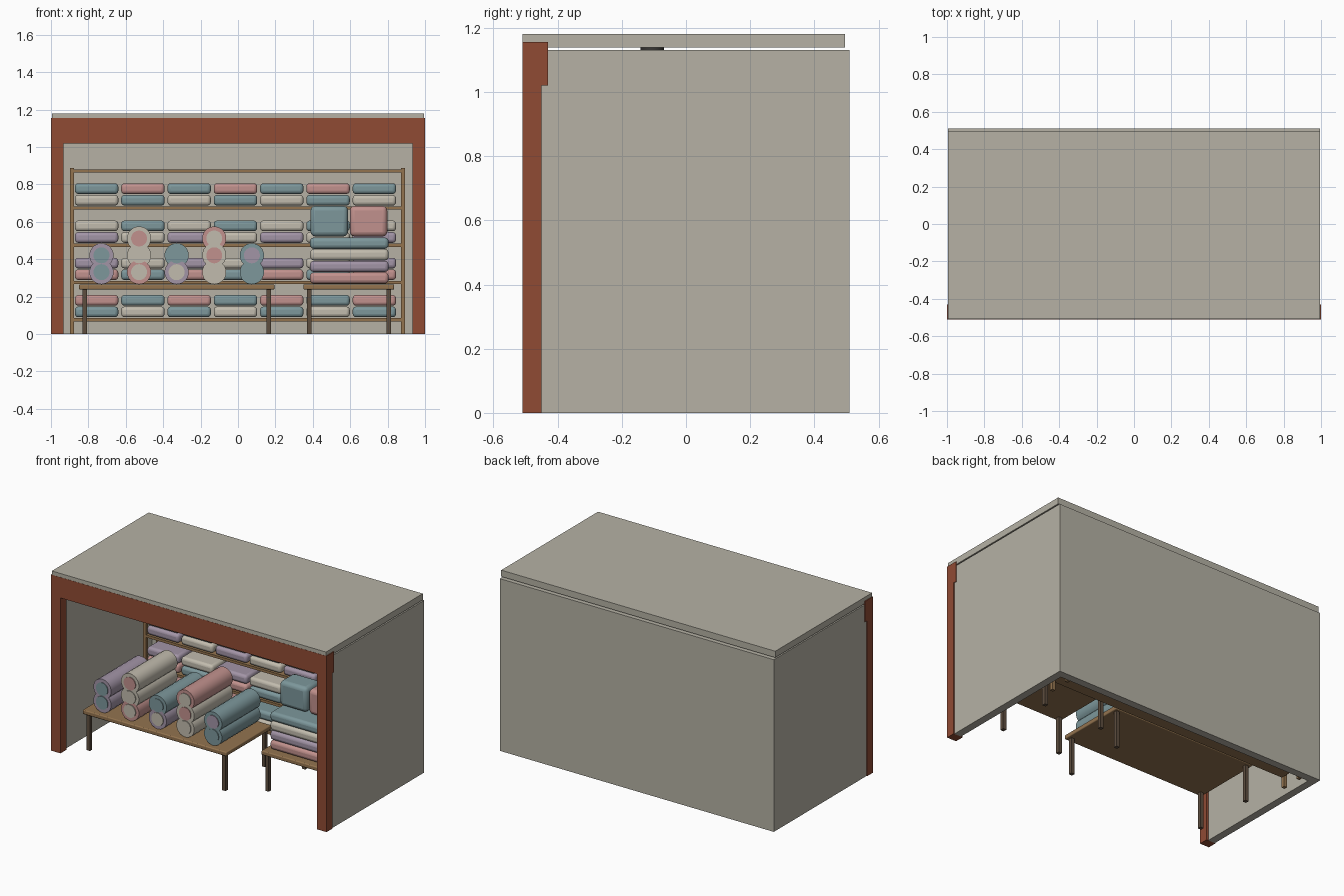
import bpy
import math

cube = bpy.data.objects.get("Cube")
if cube:
    bpy.data.objects.remove(cube, do_unlink=True)


def material(name, rgb):
    color = [(c / 255) ** 2.2 for c in rgb] + [1]
    m = bpy.data.materials.new(name)
    m.use_nodes = True
    m.diffuse_color = color
    m.node_tree.nodes["Principled BSDF"].inputs["Base Color"].default_value = color
    return m


WALL = material("warm_grey_plaster", (180, 176, 163))
FRAME = material("rust_paint", (143, 76, 55))
WOOD = material("light_wood", (146, 115, 80))
DARK = material("dark_wood", (94, 79, 65))
LAMP = material("dark_metal", (60, 58, 56))
CLOTH = {
    "t": material("teal_cloth", (124, 150, 154)),
    "p": material("pink_cloth", (192, 144, 140)),
    "m": material("mauve_cloth", (161, 147, 165)),
    "c": material("cream_cloth", (192, 186, 172)),
}


def box(name, x, y, z, mat, bevel=0):
    """Box from (min, max) ranges, optionally with rounded edges."""
    bpy.ops.mesh.primitive_cube_add(
        size=1, location=[(a + b) / 2 for a, b in (x, y, z)])
    ob = bpy.context.object
    ob.name = name
    ob.scale = [b - a for a, b in (x, y, z)]
    bpy.ops.object.transform_apply(location=False, rotation=False, scale=True)
    ob.data.materials.append(mat)
    if bevel:
        mod = ob.modifiers.new("rounded_edges", "BEVEL")
        mod.width = bevel
        mod.segments = 3
        bpy.ops.object.shade_smooth_by_angle(angle=math.radians(40))
    return ob


def cylinder(name, radius, length, location, mat, along_y=True, sides=18):
    bpy.ops.mesh.primitive_cylinder_add(
        vertices=sides, radius=radius, depth=length, location=location,
        rotation=(math.pi / 2 if along_y else 0, 0, 0))
    ob = bpy.context.object
    ob.name = name
    ob.data.materials.append(mat)
    bpy.ops.object.shade_smooth_by_angle(angle=math.radians(40))
    return ob


# Building shell, roof and front frame
box("back_wall", (-0.995, 0.995), (0.46, 0.51), (0, 1.13), WALL)
for side, s in (("left", 1), ("right", -1)):
    box(side + "_wall", sorted((s * 0.945, s * 0.995)), (-0.45, 0.46), (0, 1.13), WALL)
    box(side + "_post", sorted((s * 0.932, s)), (-0.51, -0.45), (0, 1.02), FRAME)
box("front_beam", (-1, 1), (-0.51, -0.43), (1.02, 1.155), FRAME)
box("roof", (-0.995, 0.995), (-0.509, 0.495), (1.138, 1.18), WALL)
for x in (-0.6, 0, 0.6):
    cylinder("ceiling_lamp", 0.036, 0.035, (x, -0.105, 1.122), LAMP, along_y=False)

# Shelf rack against the back wall
RACK_Y = (0.30, 0.455)
for x in (-0.888, 0.882):
    for y in (0.31, 0.445):
        box("rack_post", (x - 0.011, x + 0.011), (y - 0.011, y + 0.011), (0, 0.887), WOOD)
for i in range(5):
    z = 0.068 + i * 0.199
    box("rack_shelf", (-0.878, 0.872), RACK_Y, (z, z + 0.017), WOOD)

# Folded cloth: per shelf, colours of the lower and upper layer alternate by column
for i, layers in enumerate((("tc", "pt"), ("pt", "mc"), ("mc", "ct"), ("ct", "tp"))):
    for j, pair in enumerate(layers):
        z = 0.09 + i * 0.199 + j * 0.062
        for col in range(7):
            x = -0.756 + col * 0.2475
            box("folded_cloth", (x - 0.116, x + 0.116), (0.295, 0.45),
                (z, z + 0.057), CLOTH[pair[col % 2]], 0.018)


# Display tables
def table(name, x, y):
    box(name + "_top", x, y, (0.238, 0.266), WOOD, 0.006)
    for lx in (x[0] + 0.03, x[1] - 0.03):
        for ly in (y[0] + 0.03, y[1] - 0.03):
            box(name + "_leg", (lx - 0.012, lx + 0.012), (ly - 0.012, ly + 0.012),
                (0, 0.24), DARK)


table("wide_table", (-0.85, 0.195), (-0.40, 0.07))
table("small_table", (0.35, 0.835), (-0.26, 0.18))

# Cloth rolls: body and core colour of each roll, from the bottom up
for i, stack in enumerate((("mt", "mt"), ("pc", "cc", "cp"), ("mc", "tt"),
                           ("cc", "cp", "pc"), ("tt", "tm"))):
    x = -0.73 + i * 0.201
    for j, (body, core) in enumerate(stack):
        z = 0.331 + j * 0.09
        cylinder("cloth_roll", 0.065, 0.40, (x, -0.165, z), CLOTH[body])
        cylinder("roll_core", 0.043, 0.41, (x, -0.165, z), CLOTH[core])

# Stack of folded cloth with two bundles on top
for i, c in enumerate("pmct"):
    z = 0.27 + i * 0.062
    box("stacked_cloth", (0.385, 0.805), (-0.225, 0.13), (z, z + 0.06), CLOTH[c], 0.02)
for x, c in ((0.388, "t"), (0.598, "p")):
    box("cloth_bundle", (x, x + 0.2), (-0.13, 0.02), (0.522, 0.685), CLOTH[c], 0.025)
